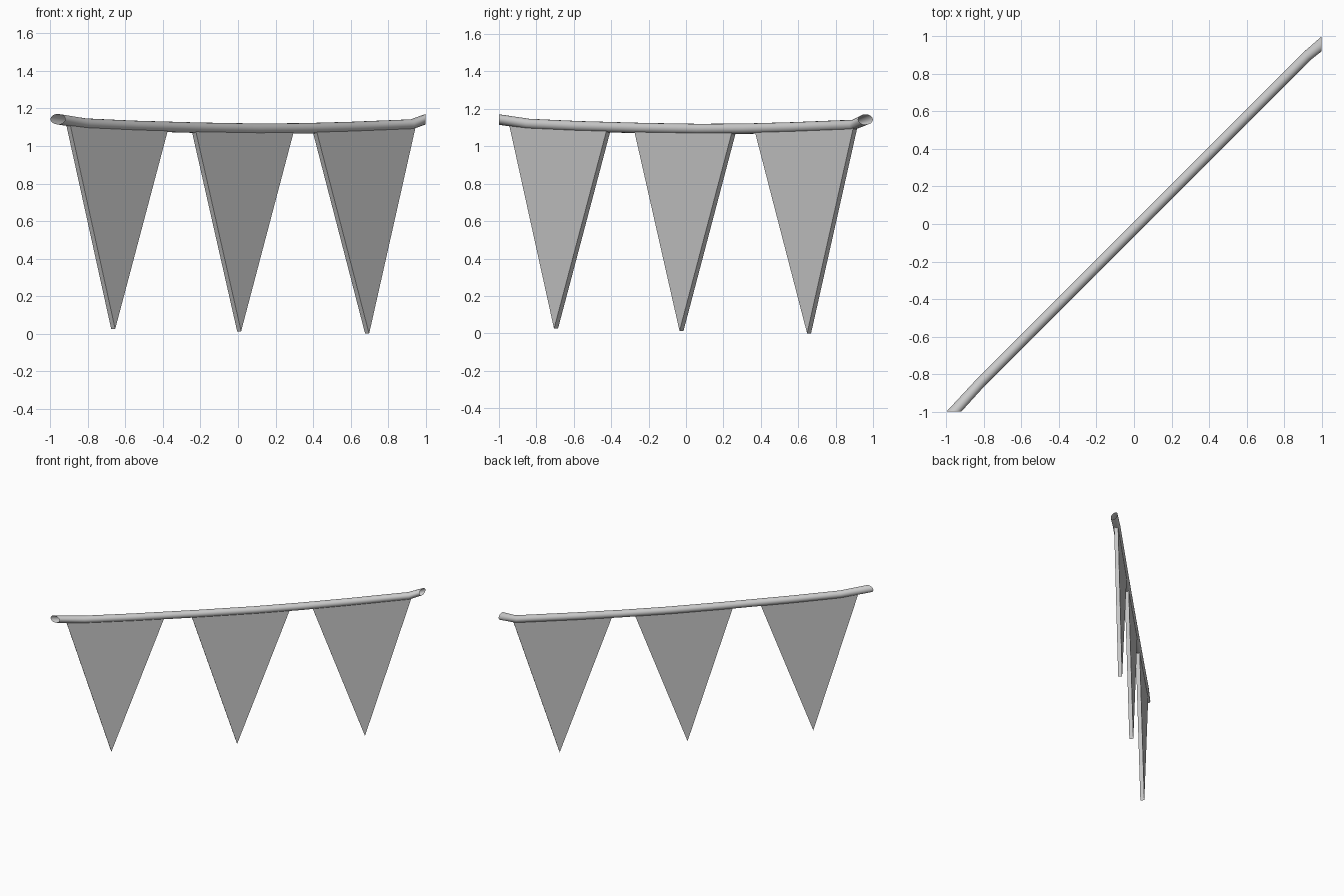
import bpy, bmesh, math
from mathutils import Vector

if "Cube" in bpy.data.objects:
    bpy.data.objects.remove(bpy.data.objects["Cube"])

R = 0.028        # rope radius
SIDES = 16
OFFSET = -0.027  # the bunting runs along y = x + OFFSET
H = math.sqrt(0.5)
ACROSS = Vector((H, -H, 0))


def make_object(name, bm):
    bmesh.ops.recalc_face_normals(bm, faces=bm.faces)
    mesh = bpy.data.meshes.new(name)
    bm.to_mesh(mesh)
    bm.free()
    ob = bpy.data.objects.new(name, mesh)
    bpy.context.collection.objects.link(ob)
    return ob


# Sagging rope: open tube, ends cut on the planes y = -1 and x = 1
def build_rope():
    sag = [(-0.81, 1.119), (-0.55, 1.107), (-0.2, 1.097), (0.1, 1.092),
           (0.35, 1.094), (0.6, 1.101), (0.92, 1.114)]
    stations = [(Vector((-0.96, -1, 1.143)), Vector((1 / H, 0, 0)))]
    stations += [(Vector((x, x + OFFSET, z)), ACROSS) for x, z in sag]
    stations.append((Vector((1, 0.96, 1.143)), Vector((0, -1 / H, 0))))
    bm = bmesh.new()
    rings = []
    for centre, side in stations:
        ring = []
        for i in range(SIDES):
            a = math.tau * i / SIDES
            ring.append(bm.verts.new(centre + side * R * math.cos(a)
                                     + Vector((0, 0, R * math.sin(a)))))
        rings.append(ring)
    for a, b in zip(rings, rings[1:]):
        for i in range(SIDES):
            j = (i + 1) % SIDES
            f = bm.faces.new((a[i], a[j], b[j], b[i]))
            f.smooth = True
    make_object("rope", bm)


# Triangular pennant: a thin prism hanging from the rope
def build_flag(name, outline, thickness=0.03):
    bm = bmesh.new()
    pts = [Vector((x, x + OFFSET - 0.003, z)) for x, z in outline]
    front = [bm.verts.new(p + ACROSS * thickness / 2) for p in pts]
    back = [bm.verts.new(p - ACROSS * thickness / 2) for p in pts]
    bm.faces.new(front)
    bm.faces.new(back[::-1])
    for i in range(3):
        j = (i + 1) % 3
        bm.faces.new((front[i], back[i], back[j], front[j]))
    make_object(name, bm)


build_rope()
build_flag("flag_left", [(-0.906, 1.12), (-0.380, 1.10), (-0.665, 0.025)])
build_flag("flag_middle", [(-0.239, 1.095), (0.290, 1.09), (0.006, 0.013)])
build_flag("flag_right", [(0.405, 1.092), (0.938, 1.112), (0.688, 0.0)])
